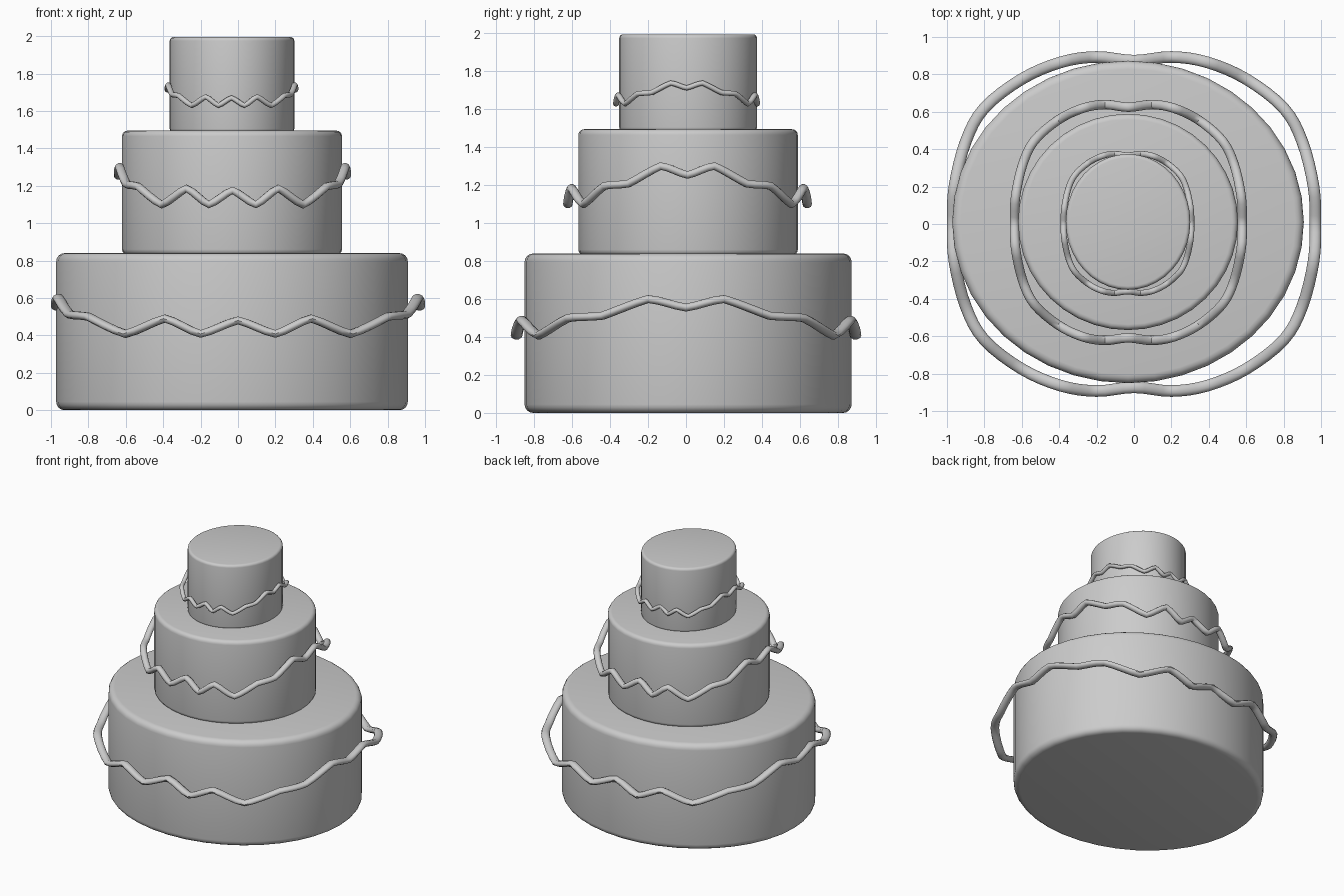
import bpy, bmesh, math
from mathutils import Vector

cube = bpy.data.objects.get("Cube")
if cube:
    bpy.data.objects.remove(cube, do_unlink=True)

icing = bpy.data.materials.new("plain_grey")
icing.use_nodes = True
GREY = (0.6, 0.6, 0.6, 1)
icing.diffuse_color = GREY
icing.node_tree.nodes["Principled BSDF"].inputs["Base Color"].default_value = GREY


def smooth(ob, degrees):
    bpy.ops.object.select_all(action='DESELECT')
    ob.select_set(True)
    bpy.context.view_layer.objects.active = ob
    bpy.ops.object.shade_smooth_by_angle(angle=math.radians(degrees))


def tier(name, rx, ry, z0, z1, bevel):
    """Slightly oval cake layer with rounded rims."""
    bpy.ops.mesh.primitive_cylinder_add(vertices=40, radius=1, depth=1,
                                        location=(-0.032, 0.011, (z0 + z1) / 2))
    ob = bpy.context.object
    ob.name = name
    ob.scale = (rx, ry, z1 - z0)
    bpy.ops.object.transform_apply(location=False, rotation=False, scale=True)
    rim = ob.modifiers.new("rounded_rim", 'BEVEL')
    rim.width, rim.segments = bevel, 4
    rim.limit_method, rim.angle_limit = 'ANGLE', math.radians(40)
    bpy.ops.object.modifier_apply(modifier=rim.name)
    ob.data.materials.append(icing)
    smooth(ob, 35)


# One quarter of the garland, from the front middle round to the side
QUARTER = [(0, .873, .48), (.2, .893, .408), (.39, .865, .49), (.6, .775, .408),
           (.8, .62, .50), (.9, .44, .512), (.96, .2, .60), (.97, 0, .555)]


def garland_loop():
    q = QUARTER
    half = [(x, -y, z) for x, y, z in q] + q[-2::-1]
    return [Vector(p) for p in half + [(-x, y, z) for x, y, z in half[-2:0:-1]]]


def sample(points, steps):
    """Smooth plan with a crisper zigzag in height."""
    n, out = len(points), []
    for i in range(n):
        a, b, c, d = (points[(i + k) % n] for k in (-1, 0, 1, 2))
        for s in range(steps):
            t = s / steps
            p = 0.5 * (2 * b + (c - a) * t + (2 * a - 5 * b + 4 * c - d) * t ** 2
                       + (3 * b - a - 3 * c + d) * t ** 3)
            p.z = 0.4 * p.z + 0.6 * b.lerp(c, t).z
            out.append(p)
    return out


def garland(name, centre, size, z_mid, z_scale, wide, tall, sides=10):
    """Closed tube swept along the scalloped path."""
    path = [Vector((centre[0] + p.x * size[0], centre[1] + p.y * size[1],
                    z_mid + (p.z - 0.48) * z_scale))
            for p in sample(garland_loop(), 4)]
    bm, rings, n = bmesh.new(), [], len(path)
    for i, p in enumerate(path):
        t = (path[(i + 1) % n] - path[i - 1]).normalized()
        out = Vector((t.y, -t.x, 0)).normalized()
        up = out.cross(t)
        angles = [math.tau * k / sides for k in range(sides)]
        rings.append([bm.verts.new(p + out * wide * math.cos(a) + up * tall * math.sin(a))
                      for a in angles])
    for i in range(n):
        r, s = rings[i], rings[(i + 1) % n]
        for k in range(sides):
            m = (k + 1) % sides
            bm.faces.new((r[k], r[m], s[m], s[k]))
    bmesh.ops.recalc_face_normals(bm, faces=bm.faces)
    me = bpy.data.meshes.new(name)
    bm.to_mesh(me)
    bm.free()
    ob = bpy.data.objects.new(name, me)
    bpy.context.collection.objects.link(ob)
    me.materials.append(icing)
    smooth(ob, 50)


# Cake layers
tier("bottom_tier", 0.94, 0.862, 0, 0.84, 0.045)
tier("middle_tier", 0.588, 0.578, 0.83, 1.495, 0.03)
tier("top_tier", 0.333, 0.363, 1.485, 1.995, 0.02)

# Icing garlands
garland("bottom_garland", (0, 0), (1, 1), 0.48, 1, 0.031, 0.022)
garland("middle_garland", (-0.03, 0.008), (0.628, 0.706), 1.175, 1.05, 0.025, 0.021)
garland("top_garland", (-0.035, 0.003), (0.352, 0.416), 1.67, 0.57, 0.016, 0.014)
